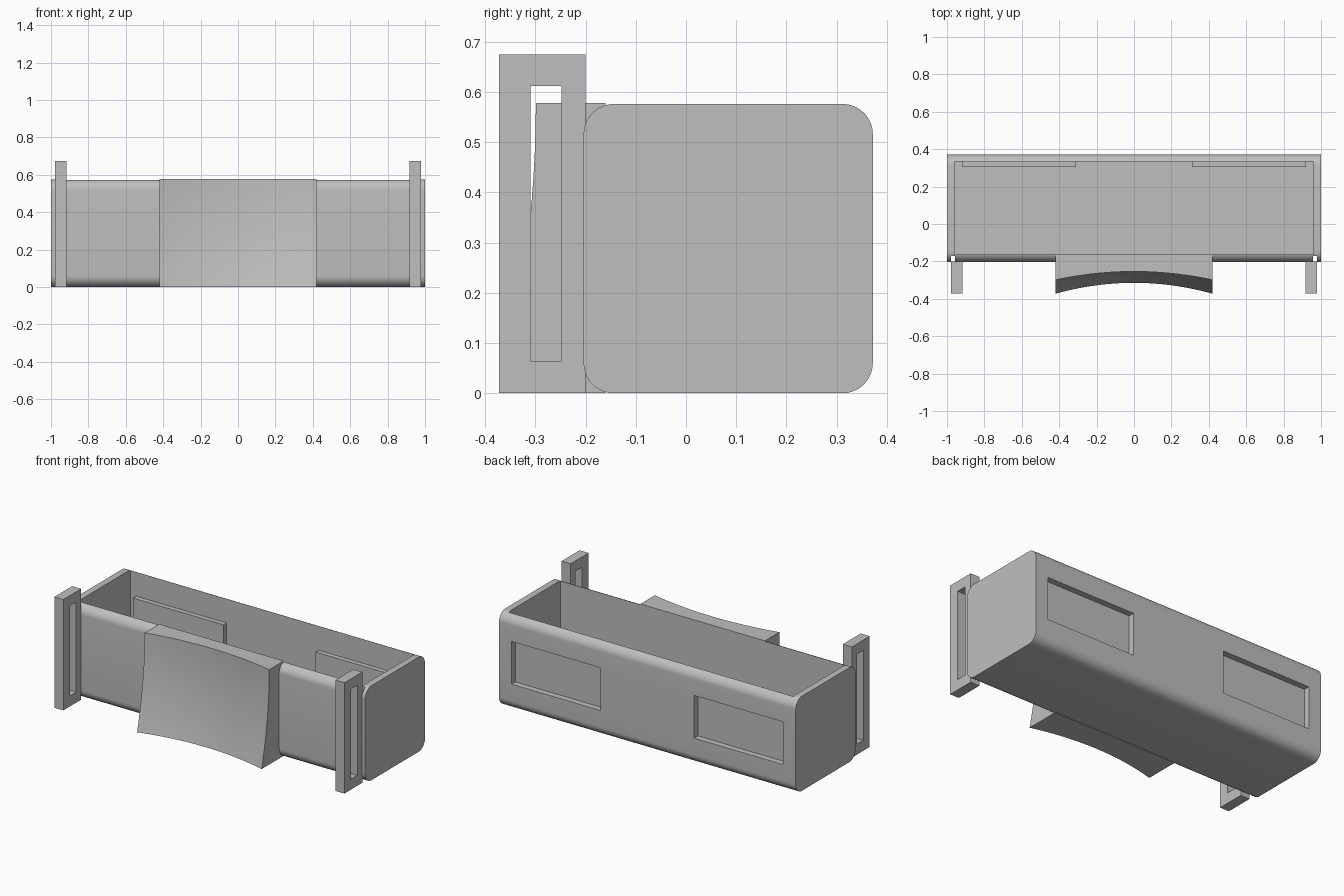
import bpy, bmesh, math

if "Cube" in bpy.data.objects:
    bpy.data.objects.remove(bpy.data.objects["Cube"])

grey = bpy.data.materials.new("plain_grey")
grey.diffuse_color = (0.52, 0.52, 0.52, 1)
grey.use_nodes = True
grey.node_tree.nodes["Principled BSDF"].inputs["Base Color"].default_value = grey.diffuse_color


def finish(name, bm):
    bmesh.ops.recalc_face_normals(bm, faces=bm.faces[:])
    me = bpy.data.meshes.new(name)
    bm.to_mesh(me)
    bm.free()
    ob = bpy.data.objects.new(name, me)
    bpy.context.collection.objects.link(ob)
    me.materials.append(grey)
    return ob


def activate(ob):
    bpy.ops.object.select_all(action='DESELECT')
    ob.select_set(True)
    bpy.context.view_layer.objects.active = ob


def box(name, x, y, z):
    bm = bmesh.new()
    bmesh.ops.create_cube(bm, size=1)
    for v in bm.verts:
        for i, (lo, hi) in enumerate((x, y, z)):
            v.co[i] = lo if v.co[i] < 0 else hi
    return finish(name, bm)


def cut(ob, x, y, z):
    cutter = box("cutter", x, y, z)
    cutter.hide_render = True
    m = ob.modifiers.new("cut", 'BOOLEAN')
    m.operation, m.solver, m.object = 'DIFFERENCE', 'EXACT', cutter
    activate(ob)
    bpy.ops.object.modifier_apply(modifier=m.name)
    bpy.data.objects.remove(cutter)


def span(s, a, b):
    return tuple(sorted((s * a, s * b)))


def smooth(ob):
    activate(ob)
    bpy.ops.object.shade_smooth_by_angle(angle=math.radians(30))


# Tray: rounded side profile extruded along x
Y0, Y1, H, R, N = -0.204, 0.372, 0.576, 0.06, 10
bm = bmesh.new()
ring = []
for k, (cy, cz) in enumerate(((Y1 - R, H - R), (Y0 + R, H - R), (Y0 + R, R), (Y1 - R, R))):
    for i in range(N + 1):
        a = math.pi / 2 * (k + i / N)
        ring.append(bm.verts.new((-1, cy + R * math.cos(a), cz + R * math.sin(a))))
end = bm.faces.new(ring)
ext = bmesh.ops.extrude_face_region(bm, geom=[end], use_keep_orig=True)
for g in ext["geom"]:
    if isinstance(g, bmesh.types.BMVert):
        g.co.x = 1
tray = finish("tray", bm)

# Open cavity, rear window recesses and front corner slits
cut(tray, (-0.96, 0.96), (-0.162, 0.334), (0.04, 0.8))
for s in (-1, 1):
    cut(tray, span(s, 0.315, 0.915), (0.32, 0.5), (0.16, 0.42))
    cut(tray, span(s, 0.958, 0.978), (-0.3, -0.17), (-0.1, 0.8))
smooth(tray)

for s, side in ((-1, "left"), (1, "right")):
    # Backing plates that close the window recesses from inside
    box(side + "_window_backing", span(s, 0.31, 0.92), (0.305, 0.335), (0.155, 0.425))
    # Slotted strap brackets on the front
    bracket = box(side + "_strap_bracket", span(s, 0.917, 0.978), (-0.372, -0.2), (0, 0.675))
    cut(bracket, span(s, 0.8, 1.1), (-0.31, -0.248), (0.064, 0.612))

# Front pad: concave face curving in both directions
NX, NZ, W, TOP = 24, 12, 0.42, 0.578
bm = bmesh.new()
grid = []
for j in range(NZ + 1):
    z = TOP * j / NZ
    row = []
    for i in range(NX + 1):
        u = -1 + 2 * i / NX
        hollow = (0.058 - 0.013 * j / NZ) * (1 - u * u)
        row.append(bm.verts.new((W * u, -0.299 - 0.22 * (TOP - z) ** 2 + hollow, z)))
    grid.append(row)
faces = [bm.faces.new((grid[j][i], grid[j][i + 1], grid[j + 1][i + 1], grid[j + 1][i]))
         for j in range(NZ) for i in range(NX)]
ext = bmesh.ops.extrude_face_region(bm, geom=faces, use_keep_orig=True)
for g in ext["geom"]:
    if isinstance(g, bmesh.types.BMVert):
        g.co.y = -0.16
smooth(finish("front_pad", bm))
